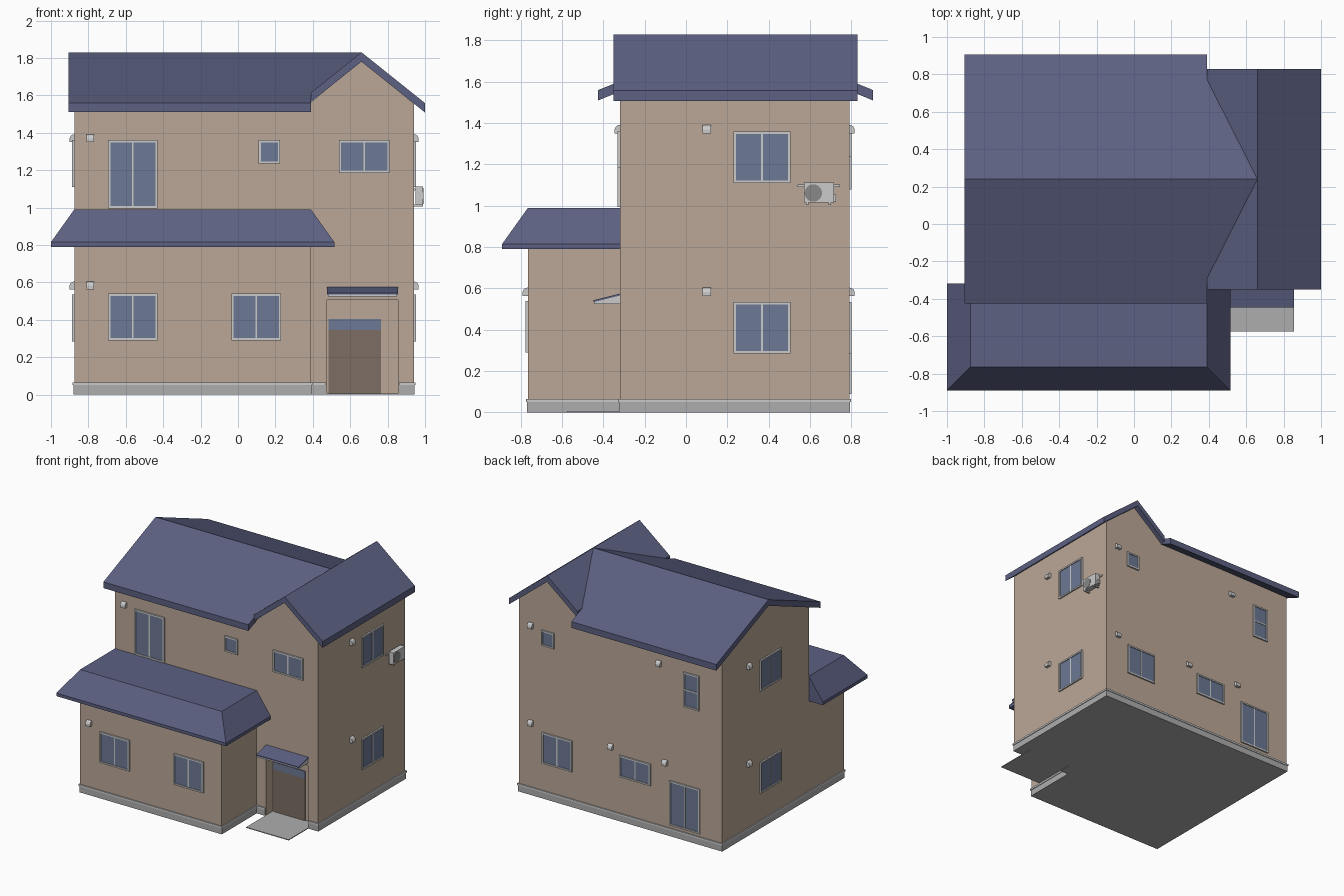
import bpy, bmesh, math

if "Cube" in bpy.data.objects:
    bpy.data.objects.remove(bpy.data.objects["Cube"])

COL = dict(wall=(.50, .39, .31, 1), roof=(.107, .119, .223, 1), glass=(.15, .19, .30, 1),
           door=(.20, .155, .13, 1), trim=(.55, .56, .57, 1), white=(.75, .75, .75, 1),
           stone=(.42, .42, .42, 1), fan=(.25, .25, .25, 1))
MATS = {}
for k, c in COL.items():
    MATS[k] = bpy.data.materials.new(k)
    MATS[k].diffuse_color = c


def loft(bm, rings, caps=True):
    vs = [[bm.verts.new(p) for p in r] for r in rings]
    n = len(vs[0])
    for a, b in zip(vs, vs[1:]):
        for i in range(n):
            bm.faces.new((a[i], a[(i + 1) % n], b[(i + 1) % n], b[i]))
    if caps:
        bm.faces.new(vs[0])
        bm.faces.new(vs[-1])


def part(name, mat, *solids, caps=True):
    """One object from a set of lofted ring lists."""
    bm = bmesh.new()
    for rings in solids:
        loft(bm, rings, caps)
    bmesh.ops.recalc_face_normals(bm, faces=bm.faces)
    me = bpy.data.meshes.new(name)
    bm.to_mesh(me)
    bm.free()
    me.materials.append(MATS[mat])
    ob = bpy.data.objects.new(name, me)
    bpy.context.collection.objects.link(ob)
    return ob


def flat(poly, *zs):
    return [[(x, y, z) for x, y in poly] for z in zs]


def slab(poly, t=.05):
    return [poly, [(x, y, z - t) for x, y, z in poly]]


def rect(x0, x1, y0, y1):
    return [(x0, y0), (x1, y0), (x1, y1), (x0, y1)]


# Wall frames: (u along the wall, d outward, z)
FRAMES = {
    'front': lambda u, d, z: (u, -.32 - d, z),
    'wing': lambda u, d, z: (u, -.765 - d, z),
    'porch': lambda u, d, z: (u, -.23 - d, z),
    'back': lambda u, d, z: (u, .79 + d, z),
    'right': lambda u, d, z: (.94 + d, u, z),
    'left': lambda u, d, z: (-.875 - d, u, z),
}


def wbox(side, u0, u1, d0, d1, z0, z1):
    f = FRAMES[side]
    return [[f(u, d, z) for u, d in rect(u0, u1, d0, d1)] for z in (z0, z1)]


# Walls: L-shaped storey with porch recess, then upper block with gables
X0, X1, XE, YF, YW, YB = -.875, .94, .39, -.32, -.765, .79


def plan(o, notch):
    p = [(X0 - o, YW - o), (XE + o, YW - o), (XE + o, YF - o)]
    if notch:
        a, b, c = notch
        p += [(a, YF - o), (a, c), (b, c), (b, YF - o)]
    return p + [(X1 + o, YF - o), (X1 + o, YB + o), (X0 - o, YB + o)]


part('lower_walls', 'wall', flat(plan(0, (.475, .855, -.23)), .0, .505),
     flat(plan(0, None), .505, .82), caps=False)
part('porch_soffit', 'wall', flat(rect(.475, .855, YF, -.23), .505, .507))
prof = [(X0, .8), (X1, .8), (X1, 1.555), (.66, 1.785), (XE, 1.562), (X0, 1.552)]
part('upper_walls', 'wall', [[(x, y, z) for x, z in prof] for y in (YF, YB)])
part('left_gable', 'wall', [[(x, YF, 1.55), (x, YB, 1.55), (x, .24, 1.785)] for x in (X0, X0 + .02)])

# Foundation, lip and entrance pad
notch = (.47, .86, -.22)
part('foundation', 'stone', flat(plan(.004, notch), 0, .052))
part('foundation_lip', 'white', flat(plan(.009, notch), .05, .065))
part('entrance_pad', 'stone', flat(rect(.475, .855, -.575, -.22), 0, .006))


# Main roof with cross gable, meeting in valleys
def zm(y):
    return 1.83 - .406 * abs(y - .24)


def zc(x):
    return 1.83 - .8 * abs(x - .66)


dv = (1.83 - zc(XE)) / .406
slopes, cross = [], []
for s, gable_end in ((-1, -.35), (1, .83)):
    e, v = .24 + s * .665, .24 + s * dv
    slopes.append(slab([(x, y, zm(y)) for x, y in
                        ((-.905, e), (XE, e), (XE, v), (.66, .24), (-.905, .24))]))
    cross.append(slab([(x, y, zc(x)) for x, y in
                       ((XE, gable_end), (.66, gable_end), (.66, .24), (XE, v))]))
cross.append(slab([(x, y, zc(x)) for x, y in rect(.66, 1.0, -.35, .83)]))
part('main_roof', 'roof', *slopes)
part('cross_gable_roof', 'roof', *cross)

# Hipped skirt roof over the front wing
part('wing_roof', 'roof', [[(x, y, z) for x, y in rect(-.875 - o, .39 + o, -.765 - o, -.318)]
                           for o, z in ((.125, .79), (.125, .815), (0, .99))])

# Porch canopy
part('canopy_base', 'trim', [[(x, -.32, .525), (x, -.445, .525), (x, -.445, .537), (x, -.32, .567)]
                             for x in (.48, .85)])
part('canopy_roof', 'roof', [[(x, -.32, .566), (x, -.447, .534), (x, -.447, .543), (x, -.32, .575)]
                             for x in (.475, .855)])

# Front door with transom
part('front_door', 'door', wbox('porch', .485, .765, 0, .008, .006, .345))
part('door_transom', 'glass', wbox('porch', .485, .765, 0, .008, .345, .405))


# Windows: frame bars, centre bar and glass
def window(side, u0, u1, z0, z1, bar='v'):
    w, d = .012, .012
    bars = [wbox(side, u0, u1, 0, d, z0, z0 + w), wbox(side, u0, u1, 0, d, z1 - w, z1),
            wbox(side, u0, u0 + w, 0, d, z0 + w, z1 - w), wbox(side, u1 - w, u1, 0, d, z0 + w, z1 - w)]
    um, zmid = (u0 + u1) / 2, (z0 + z1) / 2
    if bar == 'v':
        bars.append(wbox(side, um - .005, um + .005, 0, .009, z0 + w, z1 - w))
    elif bar == 'h':
        bars.append(wbox(side, u0 + w, u1 - w, 0, .009, zmid - .005, zmid + .005))
    part(side + '_window_frame', 'trim', *bars)
    part(side + '_window_glass', 'glass', wbox(side, u0 + w, u1 - w, 0, .005, z0 + w, z1 - w))


for args in (
        ('wing', -.695, -.43, .29, .54), ('wing', -.035, .23, .29, .54),
        ('front', -.695, -.43, .995, 1.36), ('front', .54, .81, 1.185, 1.36),
        ('front', .11, .225, 1.235, 1.36, ''),
        ('right', .23, .505, .285, .535), ('right', .23, .505, 1.11, 1.36),
        ('left', .04, .31, .285, .535), ('left', .04, .31, 1.11, 1.36),
        ('back', .62, .735, 1.235, 1.36, ''), ('back', -.675, -.535, 1.08, 1.36, 'h'),
        ('back', .46, .73, .285, .535), ('back', -.24, .035, .36, .535),
        ('back', -.68, -.41, .09, .45)):
    window(*args)

# Vent hoods
hood = [(0, -.02), (.026, -.02), (.026, 0), (.019, .014), (.009, .02), (0, .021)]
for side, u, z in (('wing', -.79, .583), ('front', -.79, 1.37), ('right', .1, .583), ('right', .1, 1.37),
                   ('left', .457, .583), ('left', .457, 1.37), ('back', .83, .583), ('back', .83, 1.37),
                   ('back', .115, .583), ('back', -.37, .583), ('back', -.315, 1.37)):
    f = FRAMES[side]
    part(side + '_vent_hood', 'trim', [[f(u + o, d, z + h) for d, h in hood] for o in (-.021, .021)])

# Air conditioner on the right wall
part('ac_body', 'white', wbox('right', .57, .715, .008, .05, 1.015, 1.112))
part('ac_bracket', 'white', wbox('right', .54, .745, 0, .008, 1.09, 1.102),
     wbox('right', .58, .592, 0, .05, 1.005, 1.015), wbox('right', .69, .702, 0, .05, 1.005, 1.015))
part('ac_valve_cover', 'white', wbox('right', .715, .727, .012, .035, 1.022, 1.055))
ring = [(.616 + .042 * math.cos(a * math.tau / 24), 1.062 + .042 * math.sin(a * math.tau / 24))
        for a in range(24)]
part('ac_fan_grille', 'fan', [[(x, y, z) for y, z in ring] for x in (.988, .993)])

for m in bpy.data.materials:
    if m.users and not m.is_grease_pencil:
        m.use_nodes = True
        m.node_tree.nodes["Principled BSDF"].inputs["Base Color"].default_value = m.diffuse_color
